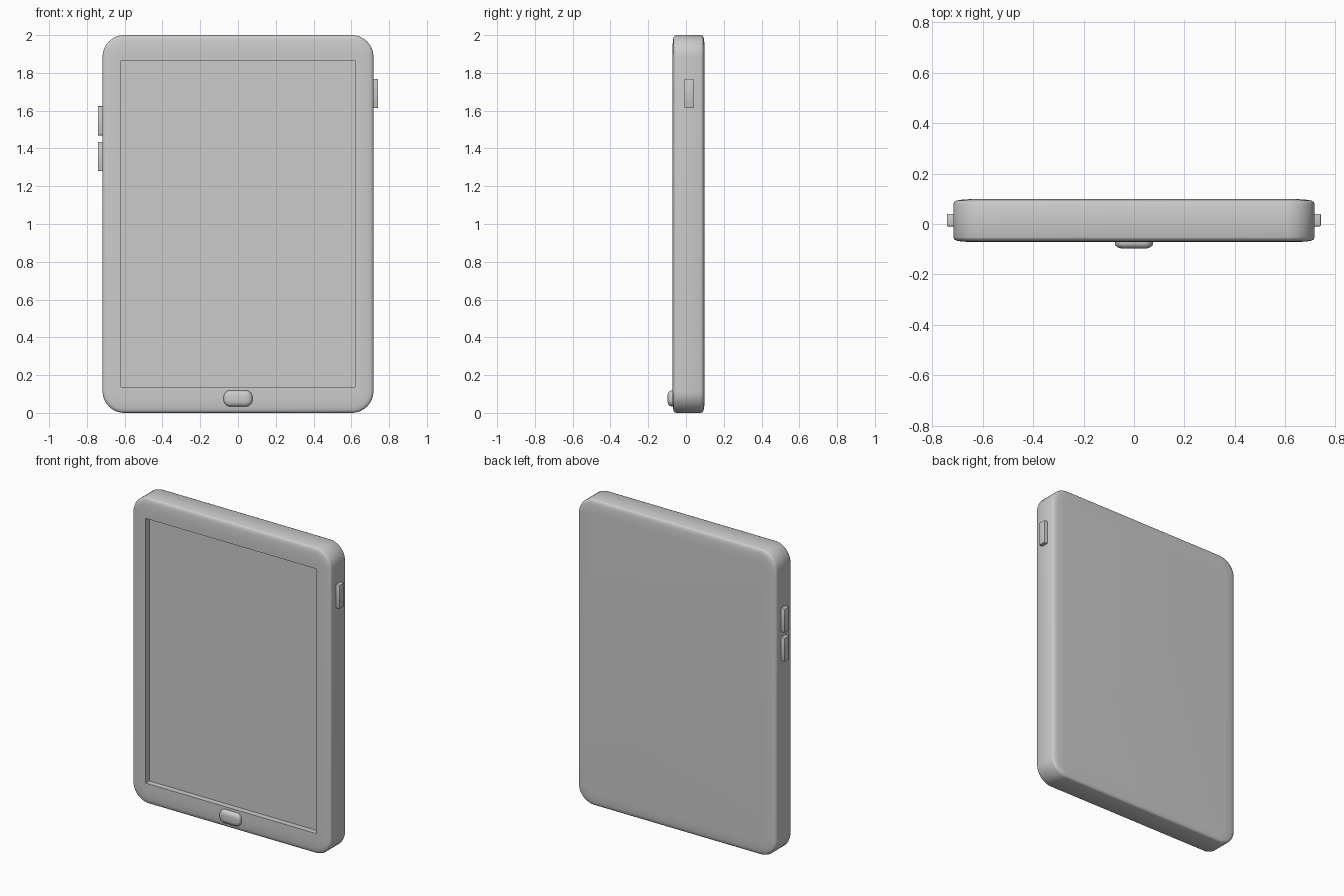
import bpy, bmesh, math

if "Cube" in bpy.data.objects:
    bpy.data.objects.remove(bpy.data.objects["Cube"])

N = 10  # segments per rounded corner


def rounded_loop(bm, hw, z0, z1, r, y):
    """Rounded rectangle of vertices in the xz plane at depth y."""
    verts = []
    corners = [(hw - r, z1 - r), (-hw + r, z1 - r), (-hw + r, z0 + r), (hw - r, z0 + r)]
    for i, (cx, cz) in enumerate(corners):
        for k in range(N + 1):
            a = math.pi / 2 * (i + k / N)
            verts.append(bm.verts.new((cx + r * math.cos(a), y, cz + r * math.sin(a))))
    return verts


def loft(name, loops):
    """Skin a stack of rounded rectangles and cap both ends."""
    bm = bmesh.new()
    rings = [rounded_loop(bm, *l) for l in loops]
    for a, b in zip(rings, rings[1:]):
        n = len(a)
        for i in range(n):
            j = (i + 1) % n
            bm.faces.new((a[i], a[j], b[j], b[i]))
    bm.faces.new(rings[0])
    bm.faces.new(rings[-1])
    bmesh.ops.recalc_face_normals(bm, faces=bm.faces)
    finish(name, bm)


def finish(name, bm):
    me = bpy.data.meshes.new(name)
    bm.to_mesh(me)
    bm.free()
    ob = bpy.data.objects.new(name, me)
    bpy.context.collection.objects.link(ob)
    bpy.ops.object.select_all(action='DESELECT')
    ob.select_set(True)
    bpy.context.view_layer.objects.active = ob
    bpy.ops.object.shade_smooth_by_angle(angle=math.radians(40))


def side_button(name, x0, x1, z0, z1):
    bm = bmesh.new()
    bmesh.ops.create_cube(bm, size=1)
    for v in bm.verts:
        v.co.x = x0 if v.co.x < 0 else x1
        v.co.y = -0.009 if v.co.y < 0 else 0.04
        v.co.z = z0 if v.co.z < 0 else z1
    bmesh.ops.bevel(bm, geom=bm.edges[:], offset=0.003, segments=2, profile=0.5, affect='EDGES')
    finish(name, bm)


# Tablet body: soft rim profile given as (inset, distance in from the face)
rim = [(0.08, 0.0), (0.055, 0.001), (0.03, 0.003), (0.013, 0.006), (0.004, 0.011), (0, 0.02)]
body = [(0.717 - i, i, 2 - i, 0.115 - i, 0.099 - d) for i, d in rim]
body += [(0.717 - i, i, 2 - i, 0.115 - i, -0.072 + d) for i, d in reversed(rim)]
# recessed screen continues the same skin inward
body += [(0.619, 0.135, 1.866, 0.004, -0.071), (0.619, 0.135, 1.866, 0.004, -0.033)]
loft("tablet_body", body)

# Home button
loft("home_button", [
    (0.076, 0.034, 0.119, 0.035, -0.05),
    (0.076, 0.034, 0.119, 0.035, -0.077),
    (0.073, 0.037, 0.116, 0.033, -0.086),
    (0.066, 0.043, 0.11, 0.028, -0.092),
    (0.055, 0.051, 0.102, 0.021, -0.096),
    (0.04, 0.062, 0.091, 0.012, -0.098)])

# Side buttons
side_button("power_button", 0.69, 0.741, 1.613, 1.768)
side_button("volume_up_button", -0.742, -0.69, 1.469, 1.624)
side_button("volume_down_button", -0.742, -0.69, 1.28, 1.434)
